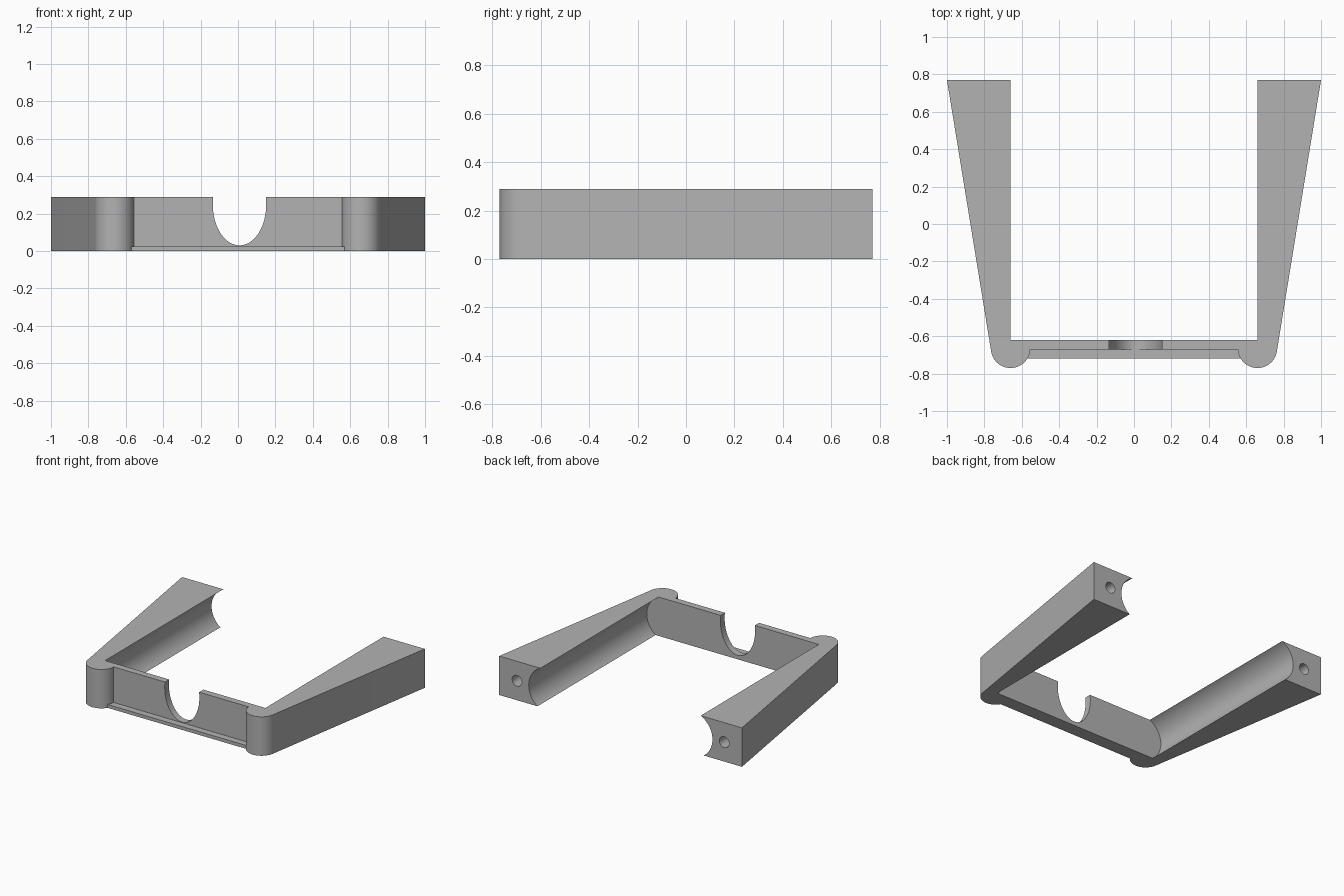
import bpy, bmesh
from math import sin, cos, acos, atan2, hypot, pi, radians, asin
from mathutils import Matrix

if "Cube" in bpy.data.objects:
    bpy.data.objects.remove(bpy.data.objects["Cube"], do_unlink=True)

HEIGHT = 0.29
BACK = 0.77
INNER = 0.66              # inner edge of the arms
WALL_IN, WALL_OUT = -0.62, -0.67
PIVOT = (0.66, -0.665)    # centre of the rounded corner posts
POST_R = 0.105

grey = bpy.data.materials.new("plain grey")
grey.use_nodes = True
colour = (0.45, 0.45, 0.45, 1)
grey.diffuse_color = colour
grey.node_tree.nodes["Principled BSDF"].inputs["Base Color"].default_value = colour


def finish(name, bm):
    bmesh.ops.recalc_face_normals(bm, faces=bm.faces)
    mesh = bpy.data.meshes.new(name)
    bm.to_mesh(mesh)
    bm.free()
    mesh.materials.append(grey)
    obj = bpy.data.objects.new(name, mesh)
    bpy.context.collection.objects.link(obj)
    return obj


def extrude_outline(name, points, height):
    bm = bmesh.new()
    face = bm.faces.new([bm.verts.new((x, y, 0)) for x, y in points])
    top = bmesh.ops.extrude_face_region(bm, geom=[face])["geom"]
    verts = [g for g in top if isinstance(g, bmesh.types.BMVert)]
    bmesh.ops.translate(bm, verts=verts, vec=(0, 0, height))
    return finish(name, bm)


def rod(name, x, z, rx, rz, y0, y1, segments=64):
    """Elliptical rod along y, used as a cutter."""
    bm = bmesh.new()
    bmesh.ops.create_cone(bm, cap_ends=True, segments=segments,
                          radius1=1, radius2=1, depth=1)
    place = (Matrix.Translation((x, (y0 + y1) / 2, z))
             @ Matrix.Diagonal((rx, y1 - y0, rz, 1))
             @ Matrix.Rotation(pi / 2, 4, "X"))
    bmesh.ops.transform(bm, matrix=place, verts=bm.verts)
    obj = finish(name, bm)
    obj.hide_render = True
    return obj


def cut(target, cutter):
    bpy.context.view_layer.objects.active = target
    mod = target.modifiers.new("cut", "BOOLEAN")
    mod.operation = "DIFFERENCE"
    mod.solver = "EXACT"
    mod.object = cutter
    bpy.ops.object.modifier_apply(modifier=mod.name)
    bpy.data.objects.remove(cutter, do_unlink=True)


def post_arc(start, end, steps):
    angles = [start + (end - start) * i / steps for i in range(steps + 1)]
    return [(PIVOT[0] + POST_R * cos(a), PIVOT[1] + POST_R * sin(a)) for a in angles]


def mirrored(half):
    return half + [(-x, y) for x, y in reversed(half)]


# Frame: two tapering arms, rounded posts and the wall between them
dx, dy = 1 - PIVOT[0], BACK - PIVOT[1]
tangent = atan2(dy, dx) - acos(POST_R / hypot(dx, dy))
wall_angle = -pi - asin((WALL_OUT - PIVOT[1]) / POST_R)
half = [(INNER, WALL_IN), (INNER, BACK), (1, BACK)] + post_arc(tangent, wall_angle, 32)
frame = extrude_outline("frame", mirrored(half), HEIGHT)

# Grooves along the inner sides and screw holes in the arm ends
for side in (-1, 1):
    cut(frame, rod("groove_cutter", side * 0.589, 0.138, 0.168, 0.168, WALL_IN, 1))
    cut(frame, rod("hole_cutter", side * 0.854, 0.145, 0.04, 0.04, 0.45, 1, 32))

# Rounded notch in the wall, open at the top
notch = rod("notch_cutter", 0.008, 0.25, 0.143, 0.22, -0.75, -0.55)
cut(frame, notch)

# Thin shelf along the foot of the wall
shelf = extrude_outline("shelf", mirrored([(0.6, WALL_OUT), (0.6, -0.72)]), 0.025)

# Smooth the curved surfaces, keep the edges crisp
for obj in (frame, shelf):
    bpy.ops.object.select_all(action="DESELECT")
    obj.select_set(True)
    bpy.context.view_layer.objects.active = obj
    bpy.ops.object.shade_smooth_by_angle(angle=radians(25))
